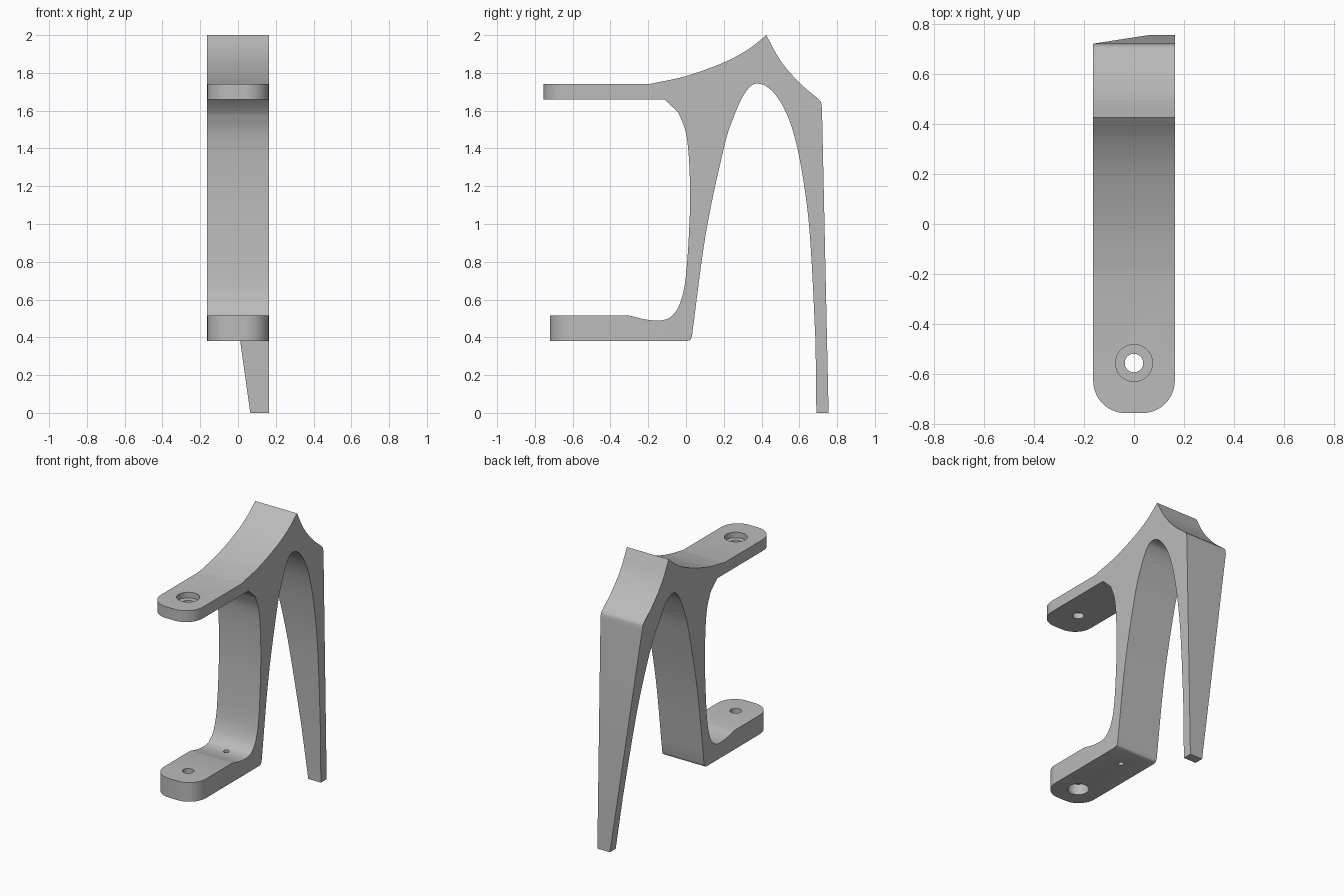
import bpy, bmesh
from mathutils import Vector

cube = bpy.data.objects.get("Cube")
if cube:
    bpy.data.objects.remove(cube, do_unlink=True)

HALF = 0.163

grey = bpy.data.materials.new("plain grey")
grey.use_nodes = True
colour = (0.5, 0.5, 0.5, 1)
grey.diffuse_color = colour
grey.node_tree.nodes["Principled BSDF"].inputs["Base Color"].default_value = colour


def spline(points, steps=6):
    """Smooth curve through the given points."""
    p = [Vector(q) for q in points]
    p = [2 * p[0] - p[1]] + p + [2 * p[-1] - p[-2]]
    out = []
    for a, b, c, d in zip(p, p[1:], p[2:], p[3:]):
        for i in range(steps):
            t = i / steps
            out.append(0.5 * (2 * b + (c - a) * t + (2 * a - 5 * b + 4 * c - d) * t * t
                              + (3 * b - a - 3 * c + d) * t ** 3))
    return out + [p[-2]]


def extrude(name, outline, offset, round_corners=False):
    """Close an outline of 3D points and sweep it along an offset."""
    bm = bmesh.new()
    face = bm.faces.new([bm.verts.new(v) for v in outline])
    swept = bmesh.ops.extrude_face_region(bm, geom=[face])["geom"]
    bmesh.ops.translate(bm, vec=offset, verts=[g for g in swept if isinstance(g, bmesh.types.BMVert)])
    bmesh.ops.recalc_face_normals(bm, faces=bm.faces)
    if round_corners:
        tips = [e for e in bm.edges if all(v.co.y < -0.7 for v in e.verts)
                and abs(e.verts[0].co.z - e.verts[1].co.z) > 0.05]
        bmesh.ops.bevel(bm, geom=tips, offset=0.13, segments=12, profile=0.5, affect='EDGES')
    mesh = bpy.data.meshes.new(name)
    bm.to_mesh(mesh)
    bm.free()
    ob = bpy.data.objects.new(name, mesh)
    bpy.context.collection.objects.link(ob)
    mesh.materials.append(grey)
    return ob


# Side profile (y, z): upper arm, peak, rear leg, arch, lower arm, front curve
top_sweep = spline([(-0.2, 1.74), (0, 1.783), (0.2, 1.855), (0.33, 1.925), (0.425, 2.0)])
rear_sweep = spline([(0.425, 2.0), (0.5, 1.865), (0.6, 1.748), (0.7, 1.663)])
heel = spline([(0.7, 1.663), (0.714, 1.645), (0.72, 1.61)], 3)
arch = spline([(0.686, 0.37), (0.665, 0.8), (0.64, 1.1), (0.59, 1.4), (0.53, 1.59), (0.45, 1.71),
               (0.37, 1.743), (0.31, 1.69), (0.25, 1.56), (0.2, 1.4), (0.105, 0.95), (0.032, 0.41)])
toe = spline([(0.032, 0.41), (0.024, 0.388), (0.005, 0.38)], 3)
front_curve = spline([(-0.3, 0.515), (-0.21, 0.494), (-0.13, 0.49), (-0.075, 0.513), (-0.03, 0.585),
                      (0, 0.73), (0.02, 1.05), (0.018, 1.3), (0, 1.48), (-0.04, 1.59)])
profile = ([Vector((-0.755, 1.74))] + top_sweep + rear_sweep[1:] + heel[1:]
           + [Vector((0.755, 0)), Vector((0.69, 0))] + arch + toe[1:]
           + [Vector((-0.72, 0.38)), Vector((-0.72, 0.515))] + front_curve
           + [Vector((-0.115, 1.66)), Vector((-0.755, 1.66))])
bracket = extrude("bracket", [(-HALF, p.x, p.y) for p in profile], (2 * HALF, 0, 0), True)


def cut(cutter):
    cutter.hide_render = True
    cutter.hide_set(True)
    cutter.display_type = 'WIRE'
    mod = bracket.modifiers.new(cutter.name, 'BOOLEAN')
    mod.operation = 'DIFFERENCE'
    mod.solver = 'EXACT'
    mod.object = cutter


def hole(name, y, radius, low, high):
    bpy.ops.mesh.primitive_cylinder_add(vertices=32, radius=radius, depth=high - low,
                                        location=(0, y, (low + high) / 2))
    cutter = bpy.context.object
    cutter.name = name
    cutter.data.materials.append(grey)
    cut(cutter)


# Rear leg narrows on one side toward the foot
slope = (0.065 + HALF) / 1.62
wedge = [(0.065 - slope * z, 0.37, z) for z in (-0.1, 1.85)]
cut(extrude("leg_taper_cutter", wedge + [(-0.5, 0.37, 1.85), (-0.5, 0.37, -0.1)], (0, 0.6, 0)))

# Screw holes with wide recesses on the outer faces, plus a small pin hole
hole("upper_hole_cutter", -0.555, 0.037, 1.6, 1.8)
hole("upper_recess_cutter", -0.555, 0.074, 1.7, 1.82)
hole("lower_hole_cutter", -0.555, 0.037, 0.3, 0.6)
hole("lower_recess_cutter", -0.555, 0.068, 0.28, 0.455)
hole("pin_hole_cutter", -0.13, 0.018, 0.3, 0.6)

# Apply the cuts, then smooth the curved surfaces
bpy.ops.object.select_all(action='DESELECT')
bracket.select_set(True)
bpy.context.view_layer.objects.active = bracket
for mod in list(bracket.modifiers):
    bpy.ops.object.modifier_apply(modifier=mod.name)
for ob in [o for o in bpy.data.objects if o.name.endswith("_cutter")]:
    bpy.data.objects.remove(ob, do_unlink=True)
bpy.ops.object.shade_smooth_by_angle(angle=0.45)
